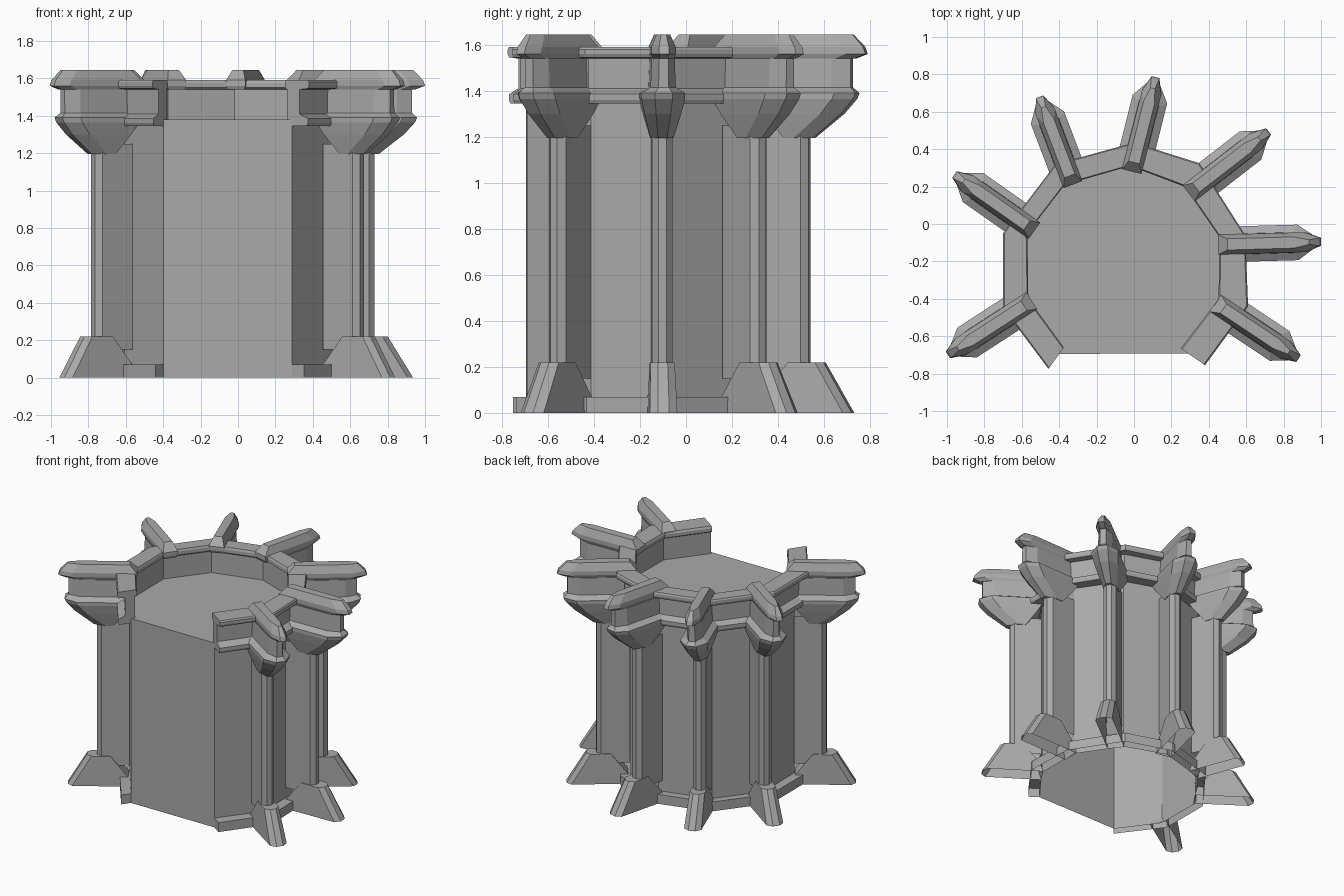
import bpy
import bmesh
from mathutils import Vector

cube = bpy.data.objects.get("Cube")
if cube:
    bpy.data.objects.remove(cube, do_unlink=True)

stone = bpy.data.materials.new("grey_stone")
stone.use_nodes = True
GREY = (0.4, 0.4, 0.4, 1)
stone.diffuse_color = GREY
stone.node_tree.nodes["Principled BSDF"].inputs["Base Color"].default_value = GREY

# Plan of the tower: inner and outer parapet corners, starting and ending at the front
INNER = [(-.375, -.66), (-.565, -.4), (-.57, -.05), (-.37, .21), (-.02, .31),
         (.27, .2), (.457, -.07), (.452, -.4), (.25, -.665)]
OUTER = [(-.457, -.775), (-.70, -.45), (-.70, -.05), (-.42, .32), (0, .435),
         (.35, .325), (.595, -.06), (.61, -.44), (.38, -.755)]
WALL = 0.3
ROOF_Z = 1.38


def ring(t):
    """Plan outline at a fraction of the way from inner to outer corners."""
    return [Vector(a).lerp(Vector(b), t) for a, b in zip(INNER, OUTER)]


def loft(name, loops, closed=True, caps=(True, True)):
    """Skin a list of matching loops; closed joins each loop to itself."""
    bm = bmesh.new()
    rows = [[bm.verts.new(p) for p in loop] for loop in loops]
    n = len(rows[0])
    for low, high in zip(rows, rows[1:]):
        for i in range(n if closed else n - 1):
            j = (i + 1) % n
            bm.faces.new((low[i], low[j], high[j], high[i]))
    for row, cap in zip((rows[0], rows[-1]), caps):
        if cap:
            bm.faces.new(row)
    bmesh.ops.recalc_face_normals(bm, faces=bm.faces)
    mesh = bpy.data.meshes.new(name)
    bm.to_mesh(mesh)
    bm.free()
    mesh.materials.append(stone)
    obj = bpy.data.objects.new(name, mesh)
    bpy.context.collection.objects.link(obj)


def sweep(name, profile, closed):
    """Run a (fraction, height) profile round the plan, leaving the front open."""
    rails = [[(p.x, p.y, z) for p in ring(t)] for t, z in profile]
    loft(name, [list(section) for section in zip(*rails)], closed)


# Hollow tower body with roof
loft("tower_wall", [[(p.x, p.y, z) for p in ring(WALL)] for z in (0, ROOF_Z)],
     caps=(False, True))

# Plinth (open underneath) and crenel wall around the edge
sweep("plinth", [(.8, 0), (.8, .07), (WALL, .07), (WALL, 0)], closed=False)
sweep("parapet", [(.1, 1.345), (.9, 1.345), (.95, 1.36), (.95, 1.385), (.6, 1.41),
                  (.6, 1.54), (.95, 1.545), (1, 1.56), (1, 1.58), (.95, 1.59),
                  (.05, 1.59), (0, 1.575), (0, 1.55), (.1, 1.54)], closed=True)

# Buttress layers: height, inner start, setback from tip, half width
BASE = [(0, .03, .06, .06), (.07, .05, .1, .058), (.22, .17, .185, .052)]
SHAFT = [(.15, .04, .25, .045), (1.25, .04, .25, .045)]
HEAD = [(1.195, .15, .23, .05), (1.30, .07, .105, .08), (1.365, .03, .05, .095),
        (1.39, .03, .04, .095), (1.415, .04, .065, .055), (1.54, .04, .065, .05)]
CAP = [(1.54, 0, .05, .045), (1.56, -.01, 0, .053), (1.59, -.01, .01, .053),
       (1.645, .04, .06, .03)]


def buttress_part(name, start, tip, layers, bevel, caps=(True, True)):
    start, tip = Vector(start), Vector(tip)
    axis = (tip - start).normalized()
    side = Vector((-axis.y, axis.x))
    length = (tip - start).length
    loops = []
    for z, u, setback, w in layers:
        end = length * (1 - 2 * setback)
        outline = [(u, -w), (end - bevel, -w), (end, -w * .4),
                   (end, w * .4), (end - bevel, w), (u, w)]
        loops.append([(*(start + axis * a + side * b), z) for a, b in outline])
    loft(name, loops, caps=caps)


# Inner end and tip of each buttress, clockwise from the front
BUTTRESSES = [((-.555, -.415), (-.995, -.70)), ((-.54, -.03), (-.96, .265)),
              ((-.33, .22), (-.505, .68)), ((-.01, .29), (.115, .785)),
              ((.30, .17), (.72, .495)), ((.46, -.11), (1.0, -.095)),
              ((.445, -.43), (.88, -.72))]
for n, (start, tip) in enumerate(BUTTRESSES, 1):
    buttress_part(f"buttress_base_{n}", start, tip, BASE, .03, caps=(False, True))
    buttress_part(f"buttress_shaft_{n}", start, tip, SHAFT, .03, caps=(False, False))
    buttress_part(f"buttress_corbel_{n}", start, tip, HEAD, .08)
    buttress_part(f"buttress_cap_{n}", start, tip, CAP, .08)
